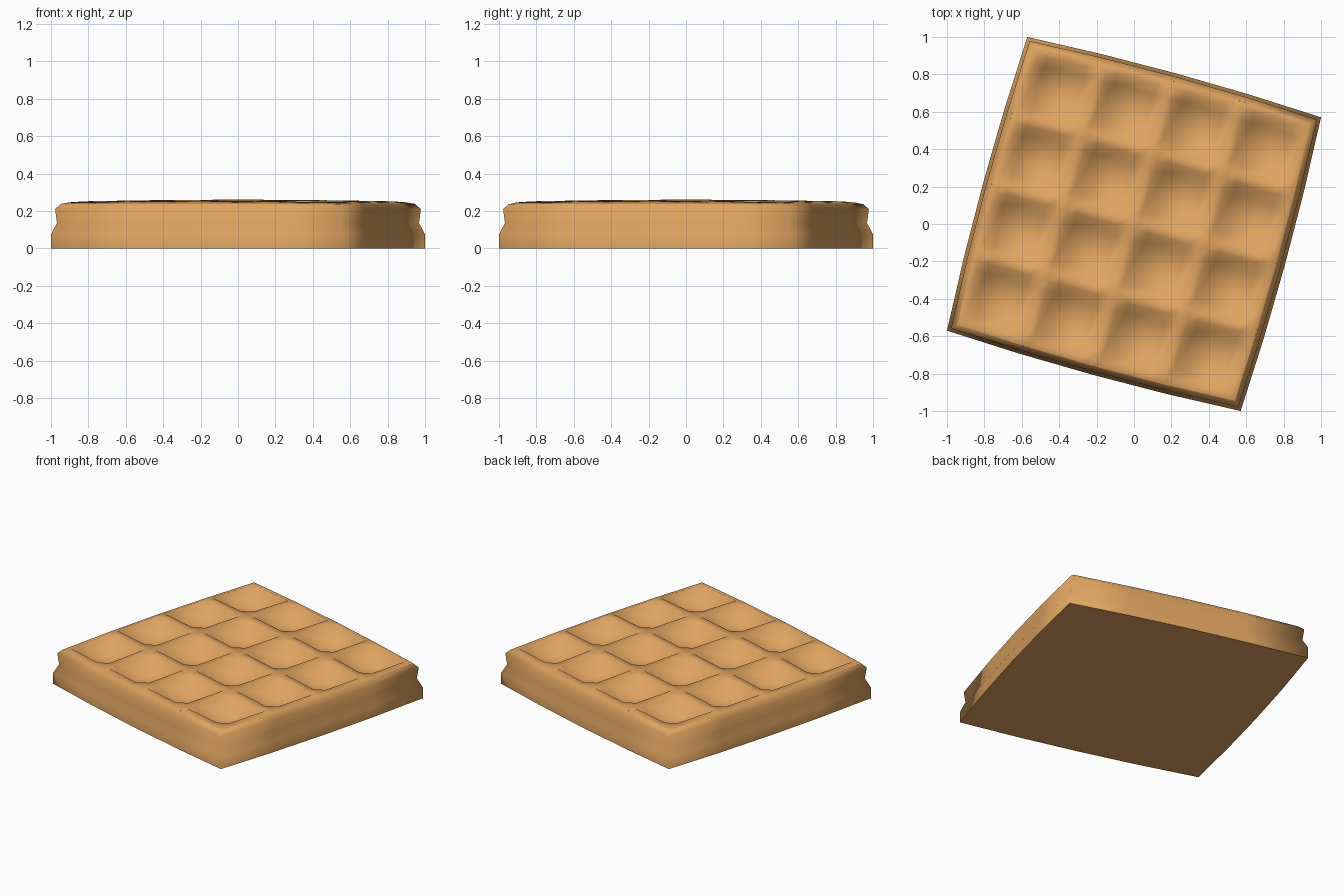
import bpy, bmesh, math

if "Cube" in bpy.data.objects:
    bpy.data.objects.remove(bpy.data.objects["Cube"])

HALF = 0.814                 # half side of the square base
TURN = math.radians(-15.3)
PITCH = 0.38                 # pocket spacing

mat = bpy.data.materials.new("golden waffle")
mat.diffuse_color = (0.74, 0.37, 0.118, 1)
mat.use_nodes = True
mat.node_tree.nodes["Principled BSDF"].inputs["Base Color"].default_value = mat.diffuse_color


def bow(t):
    """Outward bow along a side, straight between quarter points."""
    f = lambda k: 1 - (k / 2) ** 2
    s = max(-2.0, min(2.0, t / HALF * 2))
    k = min(1, math.floor(s))
    return 0.022 * (f(k) + (f(k + 1) - f(k)) * (s - k))


def place(u, v, size, z):
    """u, v in base coordinates: bow the sides, scale, then turn."""
    x = u * (1 + bow(v) / HALF) * size
    y = v * (1 + bow(u) / HALF) * size
    c, s = math.cos(TURN), math.sin(TURN)
    return (x * c - y * s, x * s + y * c, z)


def finish(bm, name):
    bmesh.ops.recalc_face_normals(bm, faces=bm.faces)
    for f in bm.faces:
        f.smooth = True
    me = bpy.data.meshes.new(name)
    bm.to_mesh(me)
    me.materials.append(mat)
    bpy.context.collection.objects.link(bpy.data.objects.new(name, me))


TOP = 0.945                  # scale of the top outline
bm = bmesh.new()

# Body: waisted side rings with four segments per side
q = [HALF * k / 2 for k in (-2, -1, 0, 1)]
outline = ([(t, -HALF) for t in q] + [(HALF, t) for t in q] +
           [(-t, HALF) for t in q] + [(-HALF, -t) for t in q])
profile = [(1, 0), (1, 0.075), (0.968, 0.135), (0.978, 0.21), (TOP, 0.238)]
rings = [[bm.verts.new(place(u, v, s, z)) for u, v in outline] for s, z in profile]
for a, b in zip(rings, rings[1:]):
    for i in range(16):
        j = (i + 1) % 16
        bm.faces.new((a[i], a[j], b[j], b[i]))
bm.faces.new(rings[0][::-1])
for a, b in zip(rings[0], rings[0][1:] + rings[0][:1]):
    bm.edges.get((a, b)).smooth = False

# Top: grid of ridges with sloped square pockets
lines = [(-HALF, 0)]
for i in range(4):
    c = (i - 1.5) * PITCH / TOP
    lines += [(c - 0.172, 0), (c - 0.115, 1), (c + 0.115, 1), (c + 0.172, 0)]
lines.append((HALF, 0))
n = len(lines)
grid = []
for i, (u, a) in enumerate(lines):
    row = []
    for j, (v, b) in enumerate(lines):
        rim = i in (0, n - 1) or j in (0, n - 1)
        z = 0.238 if rim else 0.26 - 0.012 * (u * u + v * v)
        row.append(bm.verts.new(place(u, v, TOP, z - 0.095 * a * b)))
    grid.append(row)
for i in range(n - 1):
    for j in range(n - 1):
        bm.faces.new((grid[i][j], grid[i + 1][j], grid[i + 1][j + 1], grid[i][j + 1]))
bmesh.ops.remove_doubles(bm, verts=bm.verts, dist=0.0005)
finish(bm, "waffle")
